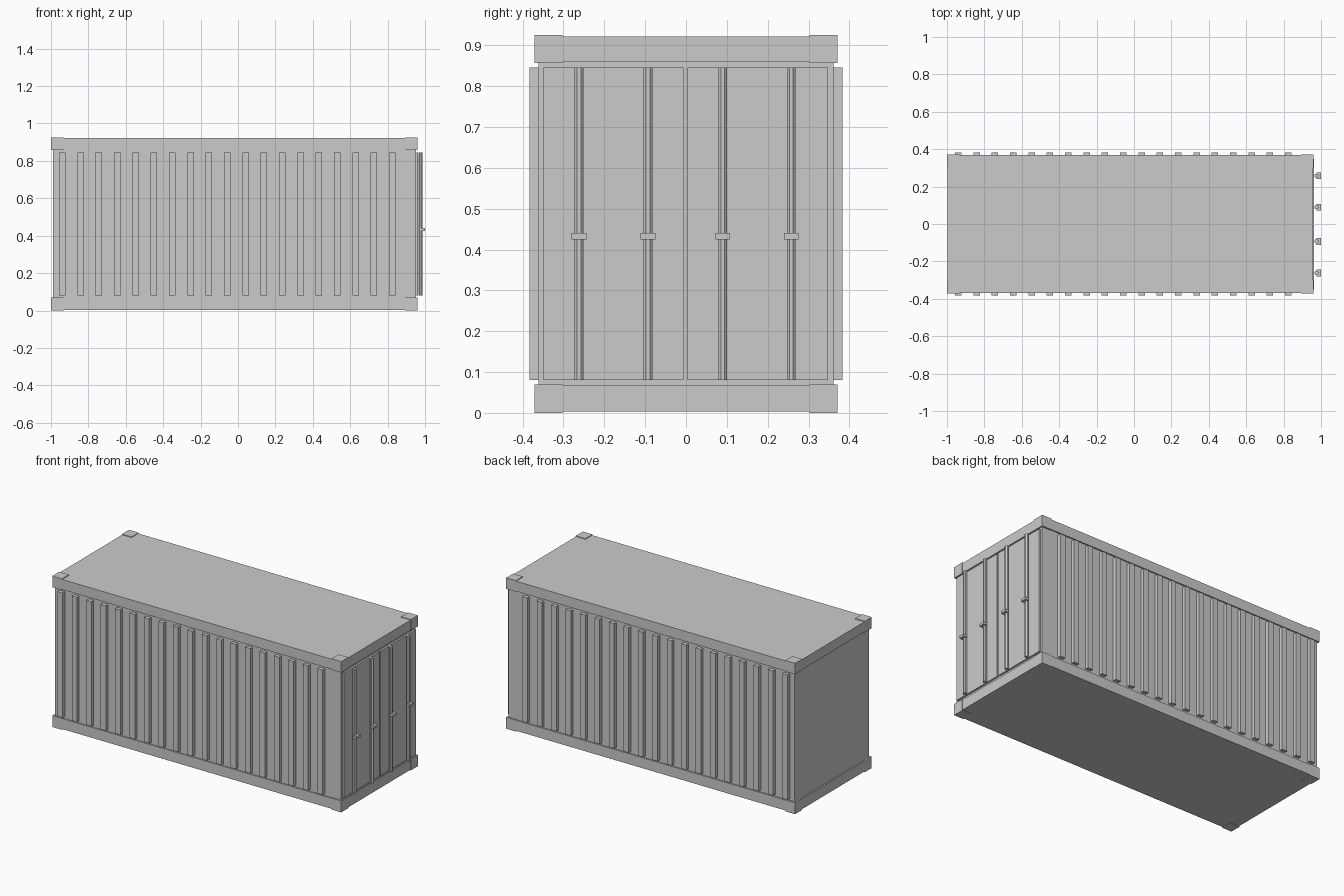
import bpy
import math

if "Cube" in bpy.data.objects:
    bpy.data.objects.remove(bpy.data.objects["Cube"])


def box(name, x, y, z):
    """Box from (min, max) ranges on each axis."""
    bpy.ops.mesh.primitive_cube_add(
        size=1, location=[(a + b) / 2 for a, b in (x, y, z)])
    ob = bpy.context.object
    ob.name = name
    ob.scale = [b - a for a, b in (x, y, z)]
    bpy.ops.object.transform_apply(location=False, rotation=False, scale=True)
    return ob


# main shell, floor frame and roof frame
box("body_shell", (-0.99, 0.952), (-0.361, 0.361), (0.03, 0.90))
box("floor_frame", (-0.998, 0.958), (-0.369, 0.369), (0.004, 0.068))
box("roof_frame", (-0.998, 0.958), (-0.369, 0.369), (0.859, 0.921))

# corner castings
for x in ((-1.0, -0.934), (0.894, 0.96)):
    for y in ((-0.371, -0.303), (0.303, 0.371)):
        box("corner_casting", x, y, (0.0, 0.07))
        box("corner_casting", x, y, (0.857, 0.925))

# vertical wall ribs, arrayed along both long sides
for side, y in (("front", (-0.383, -0.355)), ("back", (0.355, 0.383))):
    ribs = box(side + "_wall_ribs", (-0.957, -0.922), y, (0.081, 0.846))
    array = ribs.modifiers.new("repeat", "ARRAY")
    array.count = 19
    array.use_relative_offset = False
    array.use_constant_offset = True
    array.constant_offset_displace = (0.098, 0, 0)

# double doors
for name, y in (("left_door", (-0.349, -0.006)), ("right_door", (0.004, 0.348))):
    box(name, (0.94, 0.963), y, (0.081, 0.846))

# locking bars with handles
for y in (-0.262, -0.093, 0.09, 0.258):
    bpy.ops.mesh.primitive_cylinder_add(
        vertices=8, radius=0.0115, depth=0.765, location=(0.975, y, 0.4635),
        rotation=(0, 0, math.pi / 8))
    bpy.context.object.name = "locking_bar"
    box("bar_handle", (0.976, 1.0), (y - 0.018, y + 0.018), (0.425, 0.44))
